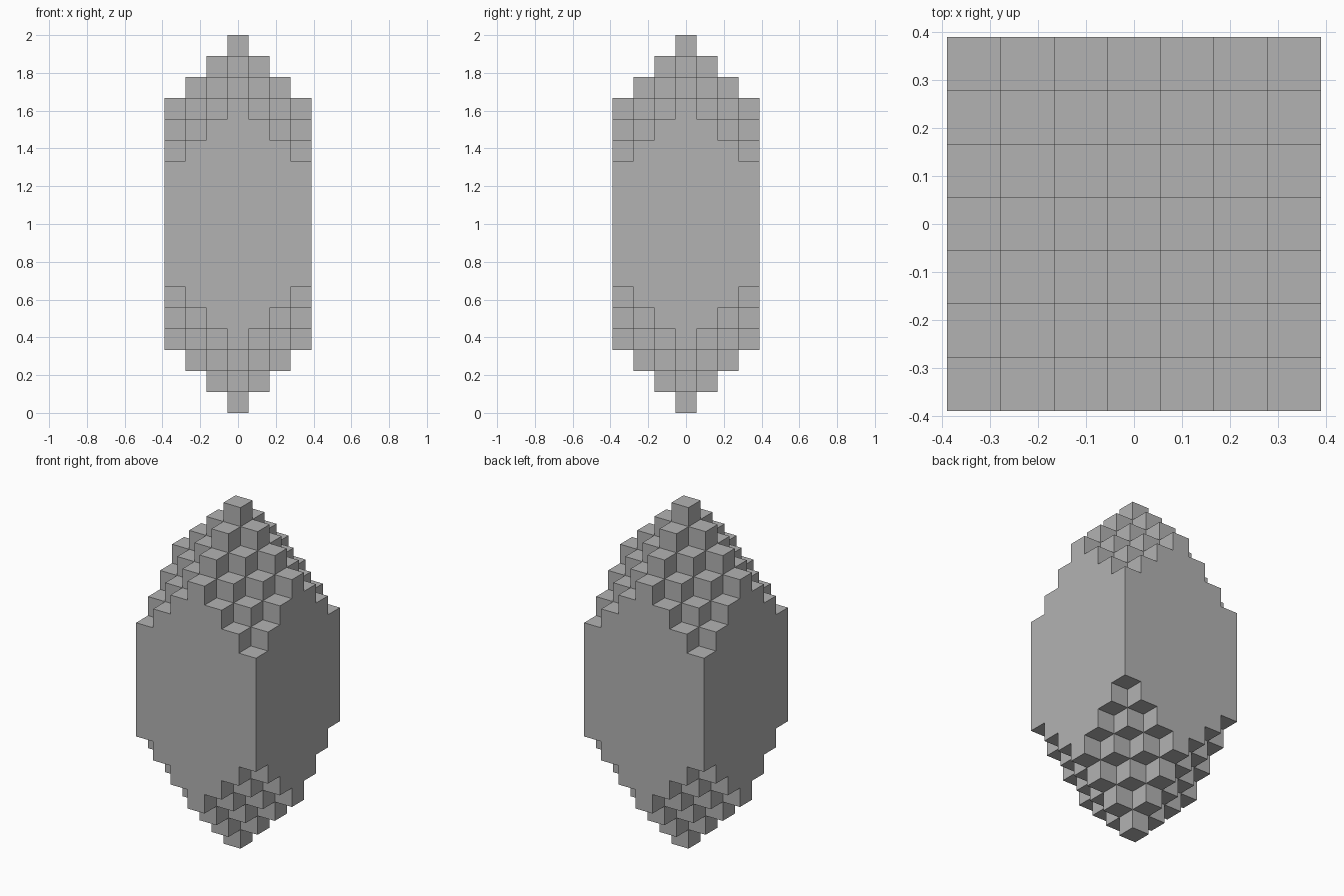
import bpy
import bmesh
from math import radians
from mathutils import Vector

cube = bpy.data.objects.get("Cube")
if cube:
    bpy.data.objects.remove(cube, do_unlink=True)

LEVELS = 18          # block layers from tip to tip
REACH = 3            # blocks from the axis to each side wall
SIZE = 2 / LEVELS


def make_material(name, color):
    mat = bpy.data.materials.new(name)
    mat.use_nodes = True
    mat.diffuse_color = color
    mat.node_tree.nodes["Principled BSDF"].inputs["Base Color"].default_value = color
    return mat


def filled(cell):
    """Diamond layers widen away from both tips, inside a square shaft."""
    i, j, k = cell
    inside = max(abs(i), abs(j)) <= REACH
    return inside and abs(i) + abs(j) <= min(k, LEVELS - 1 - k)


def add_face(bm, cell, axis, sign):
    """Add the square on one side of a block, wound outwards."""
    normal = Vector((0, 0, 0))
    normal[axis] = sign
    u = Vector((0, 0, 0))
    u[(axis + 1) % 3] = 1
    v = normal.cross(u)
    center = Vector(cell) + Vector((0, 0, 0.5)) + normal / 2
    corners = [(-1, -1), (1, -1), (1, 1), (-1, 1)]
    bm.faces.new([bm.verts.new((center + u * a / 2 + v * b / 2) * SIZE)
                  for a, b in corners])


# Outer skin of the stepped crystal
bm = bmesh.new()
span = range(-REACH, REACH + 1)
for cell in [(i, j, k) for i in span for j in span for k in range(LEVELS)]:
    if not filled(cell):
        continue
    for axis in range(3):
        for sign in (-1, 1):
            neighbour = list(cell)
            neighbour[axis] += sign
            if not filled(neighbour):
                add_face(bm, cell, axis, sign)

# Weld the squares and merge flat areas into whole walls
bmesh.ops.remove_doubles(bm, verts=bm.verts[:], dist=SIZE / 100)
bmesh.ops.dissolve_limit(bm, angle_limit=radians(1),
                         verts=bm.verts[:], edges=bm.edges[:])

mesh = bpy.data.meshes.new("stepped_crystal")
bm.to_mesh(mesh)
bm.free()
mesh.materials.append(make_material("plain grey", (0.45, 0.45, 0.45, 1)))
crystal = bpy.data.objects.new("stepped_crystal", mesh)
bpy.context.collection.objects.link(crystal)
